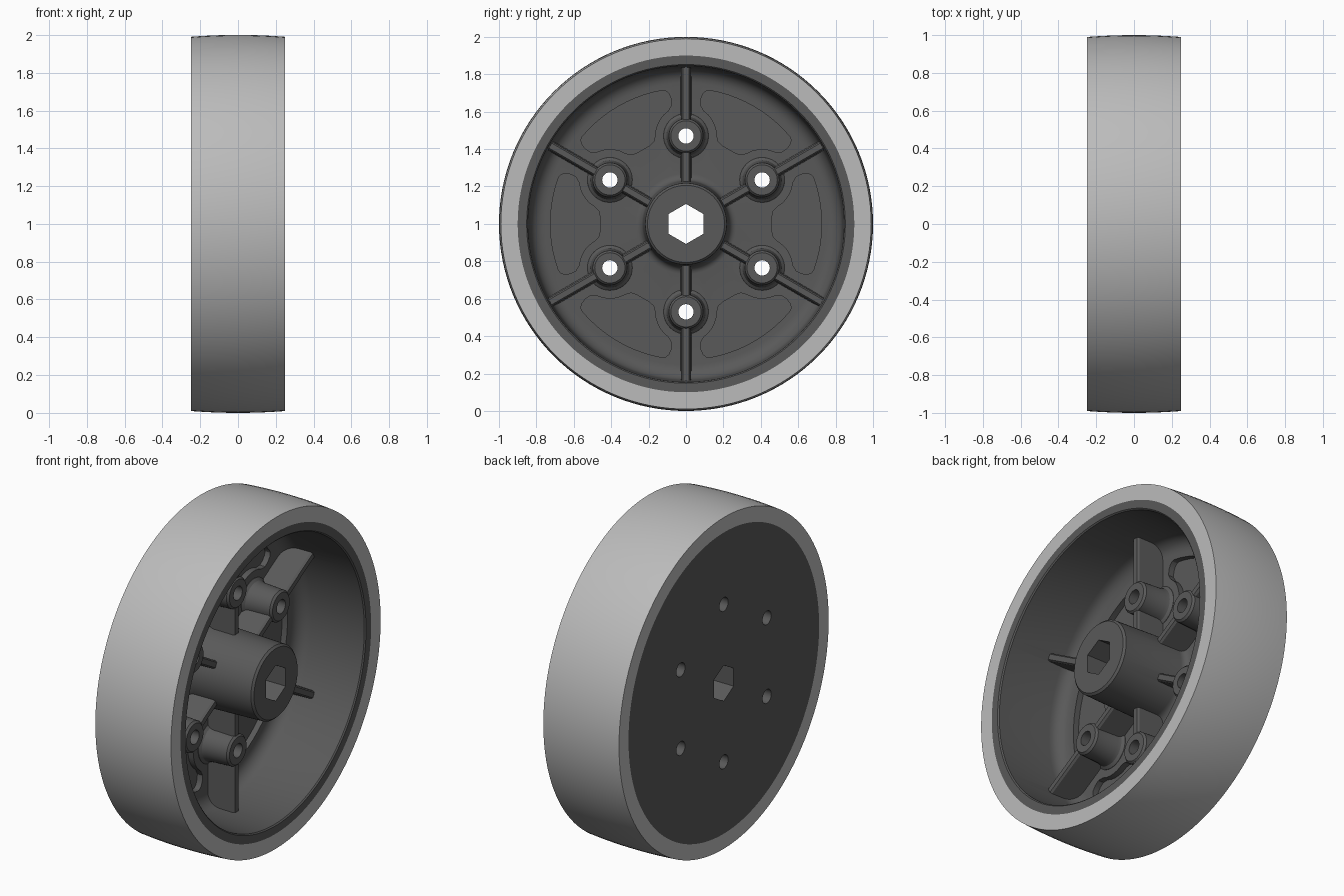
import bpy, bmesh
from math import sin, cos, pi, radians
from mathutils import Matrix

if "Cube" in bpy.data.objects:
    bpy.data.objects.remove(bpy.data.objects["Cube"])

RIB_ANGLES = [radians(30 + 60 * i) for i in range(6)]
SEG = 128


def place(x, u, v, a):
    """Wheel axis is x; u is radial and v tangential at angle a."""
    return (x, u * cos(a) - v * sin(a), u * sin(a) + v * cos(a))


def lathe(bm, profile, n, centre=(0, 0), solid=False):
    """Turn an (x, r) profile round the x axis; solid caps both ends."""
    rings = [[bm.verts.new((x, centre[0] + r * cos(2 * pi * k / n),
                            centre[1] + r * sin(2 * pi * k / n)))
              for k in range(n)] for x, r in profile]
    pairs = list(zip(rings, rings[1:]))
    if solid:
        bm.faces.new(rings[0])
        bm.faces.new(rings[-1])
    else:
        pairs.append((rings[-1], rings[0]))
    for p, q in pairs:
        for k in range(n):
            j = (k + 1) % n
            bm.faces.new((p[k], p[j], q[j], q[k]))


def loft(bm, a, b):
    """Closed prism between two matching outlines."""
    va, vb = [bm.verts.new(p) for p in a], [bm.verts.new(p) for p in b]
    bm.faces.new(va)
    bm.faces.new(vb)
    for k in range(len(a)):
        j = (k + 1) % len(a)
        bm.faces.new((va[k], va[j], vb[j], vb[k]))


def finish(bm, name):
    bmesh.ops.recalc_face_normals(bm, faces=bm.faces)
    me = bpy.data.meshes.new(name)
    bm.to_mesh(me)
    bm.free()
    ob = bpy.data.objects.new(name, me)
    bpy.context.collection.objects.link(ob)
    ob.location.z = 1
    return ob


def combine(target, tool, operation):
    tool.hide_render = True
    mod = target.modifiers.new("cut", 'BOOLEAN')
    mod.operation, mod.object, mod.solver = operation, tool, 'EXACT'
    bpy.context.view_layer.objects.active = target
    bpy.ops.object.modifier_apply(modifier=mod.name)
    bpy.data.objects.remove(tool, do_unlink=True)


def style(ob, value):
    mat = bpy.data.materials.new(ob.name + "_grey")
    mat.diffuse_color = (value, value, value, 1)
    mat.use_nodes = True
    mat.node_tree.nodes["Principled BSDF"].inputs["Base Color"].default_value = mat.diffuse_color
    ob.data.materials.clear()
    ob.data.materials.append(mat)
    bpy.ops.object.select_all(action='DESELECT')
    ob.select_set(True)
    bpy.context.view_layer.objects.active = ob
    bpy.ops.object.shade_smooth_by_angle(angle=radians(30))


# Crowned tyre
bm = bmesh.new()
crown = [(-0.25 + 0.5 * i / 12, 1 - 0.01 * (1 - i / 6) ** 2) for i in range(13)]
lathe(bm, crown + [(0.25, 0.9), (-0.25, 0.9)], SEG)
tread = finish(bm, "tread")

# Wheel core: flat back, rim wall, filleted floor and central hub
FLOOR = -0.18
wall_fillet = [(FLOOR + 0.08 * (1 - sin(t)), 0.755 + 0.08 * cos(t))
               for t in [pi / 2 * i / 6 for i in range(7)]]
hub_fillet = [(FLOOR + 0.04 * (1 - cos(t)), 0.27 - 0.04 * sin(t))
              for t in [pi / 2 * i / 5 for i in range(6)]]
bm = bmesh.new()
lathe(bm, [(-0.25, 0.05), (-0.25, 0.9), (0.25, 0.9), (0.25, 0.852),
           (0.243, 0.845)] + wall_fillet + hub_fillet +
      [(0.238, 0.218), (0.25, 0.206), (0.25, 0.05)], SEG)
core = finish(bm, "wheel_core")

# Six kidney-shaped pockets in the floor
half = [(0.46, 0.04), (0.467, 0.07)]
half += [(0.407 + 0.165 * cos(radians(d)), 0.235 + 0.165 * sin(radians(d)))
         for d in range(-60, 0, 11)]
half += [(0.59, 0.252), (0.62, 0.266), (0.65, 0.269), (0.67, 0.262)]
half += [(0.725 * cos(radians(d)), 0.725 * sin(radians(d))) for d in range(20, 0, -4)]
outline = half + [(0.725, 0)] + [(u, -v) for u, v in reversed(half)]
bm = bmesh.new()
for a in RIB_ANGLES:
    loft(bm, *[[place(x, u, v, a + pi / 6) for u, v in outline] for x in (-0.215, -0.1)])
combine(core, finish(bm, "pocket_cutter"), 'DIFFERENCE')

# Six radial ribs with drafted sides
section = [(-0.23, -0.03), (-0.02, -0.023), (-0.008, -0.015),
           (-0.008, 0.015), (-0.02, 0.023), (-0.23, 0.03)]
bm = bmesh.new()
for a in RIB_ANGLES:
    loft(bm, *[[place(x, r, v, a) for x, v in section] for r in (0.15, 0.87)])
combine(core, finish(bm, "ribs"), 'UNION')

# Six screw bosses
bm = bmesh.new()
for a in RIB_ANGLES:
    lathe(bm, [(-0.23, 0.125), (-0.178, 0.12), (-0.165, 0.105), (-0.145, 0.099),
               (-0.012, 0.092), (0, 0.081)], 40,
          (0.47 * cos(a), 0.47 * sin(a)), True)
combine(core, finish(bm, "bosses"), 'UNION')

# Through holes: six screw holes and the hexagonal bore (points up)
bm = bmesh.new()
for a in RIB_ANGLES:
    lathe(bm, [(-0.4, 0.041), (0.4, 0.041)], 32, (0.47 * cos(a), 0.47 * sin(a)), True)
lathe(bm, [(-0.4, 0.107), (0.4, 0.107)], 6, solid=True)
hexagon = list(bm.verts)[-12:]
bmesh.ops.rotate(bm, verts=hexagon, cent=(0, 0, 0), matrix=Matrix.Rotation(pi / 6, 3, 'X'))
combine(core, finish(bm, "hole_cutter"), 'DIFFERENCE')

style(tread, 0.5)
style(core, 0.1)
